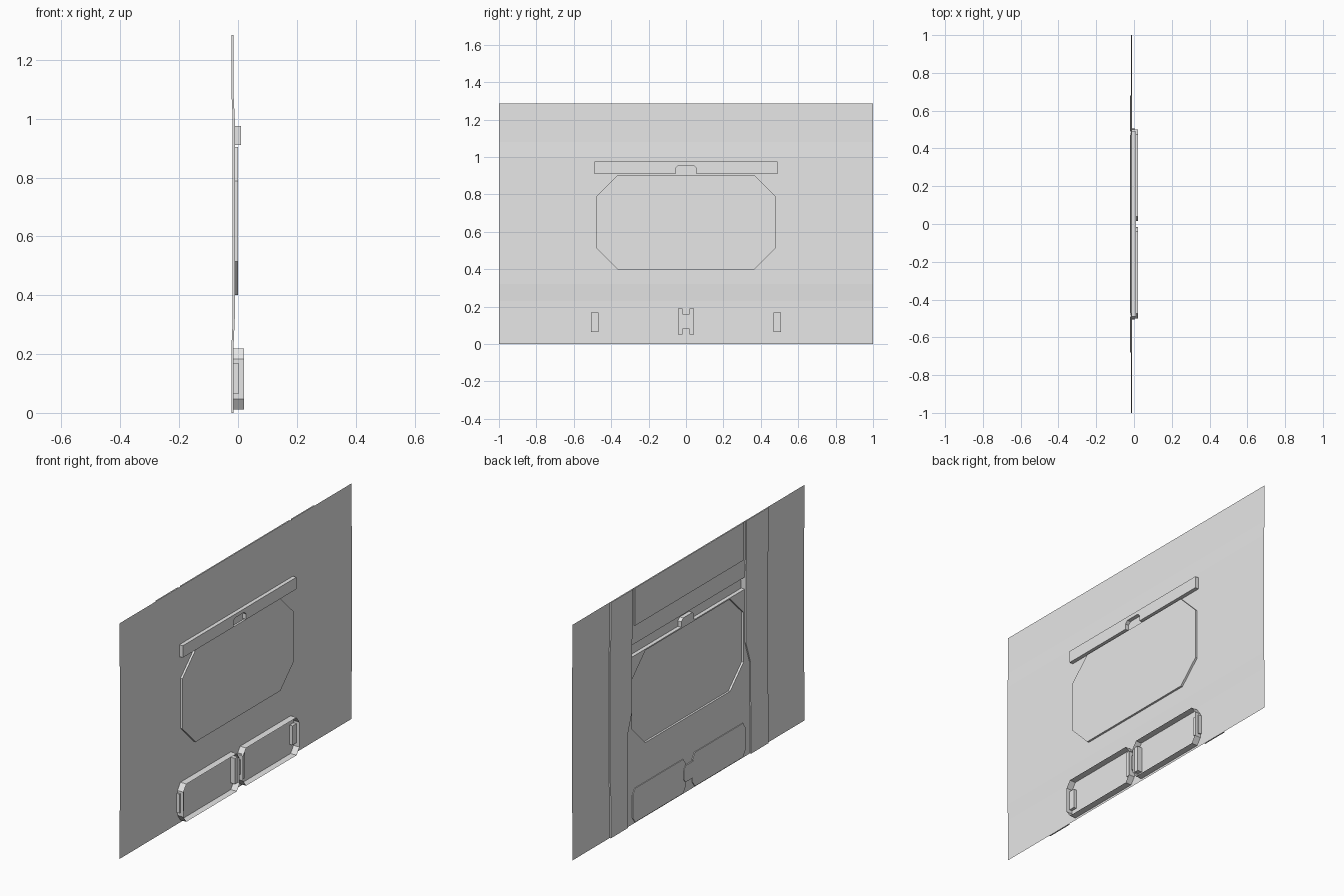
import bpy, bmesh

cube = bpy.data.objects.get("Cube")
if cube:
    bpy.data.objects.remove(cube, do_unlink=True)

grey = bpy.data.materials.new("light grey")
grey.use_nodes = True
colour = (0.8, 0.8, 0.8, 1)
grey.diffuse_color = colour
grey.node_tree.nodes["Principled BSDF"].inputs["Base Color"].default_value = colour

SKIN, MID, BACK = -0.015, -0.011, -0.022      # skin depth at ends, middle, raised back
TOP, Z = 1.285, (0.0, 0.23, 0.32, 1.0, 1.08, 1.285)


def finish(name, bm):
    mesh = bpy.data.meshes.new(name)
    bm.to_mesh(mesh)
    bm.free()
    mesh.materials.append(grey)
    obj = bpy.data.objects.new(name, mesh)
    bpy.context.collection.objects.link(obj)
    return obj


def skin(z):
    """Depth of the gently bent skin at a height."""
    if z <= Z[1] or z >= Z[4]:
        return SKIN
    t = min((z - Z[1]) / (Z[2] - Z[1]), (Z[4] - z) / (Z[4] - Z[3]), 1)
    return SKIN + (MID - SKIN) * t


def chamfered(y0, y1, z0, z1, cy, cz):
    return [(y0 + cy, z0), (y1 - cy, z0), (y1, z0 + cz), (y1, z1 - cz),
            (y1 - cy, z1), (y0 + cy, z1), (y0, z1 - cz), (y0, z0 + cz)]


def rect(y0, y1, z0, z1):
    return [(y0, z0), (y1, z0), (y1, z1), (y0, z1)]


def shell(name, outline, x0, x1, front=True, back=False):
    """Walls around a y-z outline, with optional caps."""
    bm = bmesh.new()
    a = [bm.verts.new((x0, y, z)) for y, z in outline]
    b = [bm.verts.new((x1, y, z)) for y, z in outline]
    for i in range(len(a)):
        j = (i + 1) % len(a)
        bm.faces.new((a[i], a[j], b[j], b[i]))
    if front:
        bm.faces.new(b)
    if back:
        bm.faces.new(a[::-1])
    return finish(name, bm)


# Outlines of the pushed-out window and the notched bar above it
window = chamfered(-0.48, 0.48, 0.40, 0.903, 0.115, 0.115)
bar = [(-0.49, 0.91), (-0.055, 0.91), (-0.055, 0.94), (-0.04, 0.955), (0.04, 0.955),
       (0.055, 0.94), (0.055, 0.91), (0.49, 0.91), (0.49, 0.975), (-0.49, 0.975)]

# Middle of the skin, with openings behind the window and bar
bm = bmesh.new()
for loop in (rect(-1, 1, Z[2], Z[3]), window, bar):
    vs = [bm.verts.new((MID, y, z)) for y, z in loop]
    for i, v in enumerate(vs):
        bm.edges.new((v, vs[(i + 1) % len(vs)]))
bmesh.ops.triangle_fill(bm, use_beauty=True, edges=bm.edges[:], normal=(1, 0, 0))
bmesh.ops.dissolve_limit(bm, angle_limit=0.01, verts=[], edges=bm.edges[:])
finish("skin_middle", bm)

# Upper and lower bands of the skin
for name, rows in (("skin_lower", Z[:3]), ("skin_upper", Z[3:])):
    bm = bmesh.new()
    pairs = [[bm.verts.new((skin(z), y, z)) for y in (-1, 1)] for z in rows]
    for p, q in zip(pairs, pairs[1:]):
        bm.faces.new((p[0], p[1], q[1], q[0]))
    finish(name, bm)

shell("window_panel", window, MID, 0.0)
shell("top_bar", bar, MID, 0.01)

# Raised strips on the back, stepping outward beside the window
for side, word in ((1, "left"), (-1, "right")):
    bm = bmesh.new()
    rows = []
    for z, inner in ((0, 0.53), (0.23, 0.53), (0.32, 0.53), (0.5, 0.53),
                     (0.62, 0.49), (1.0, 0.49), (1.08, 0.49), (TOP, 0.49)):
        x = skin(z)
        rows.append([bm.verts.new((px, side * y, z)) for px, y in
                     ((x, inner), (x - 0.007, inner), (x - 0.007, 0.68), (x, 0.68))])
    for p, q in zip(rows, rows[1:]):
        for i in range(3):
            bm.faces.new((p[i], p[i + 1], q[i + 1], q[i]))
    for row in (rows[0], rows[-1]):
        bm.faces.new(row)
    bmesh.ops.recalc_face_normals(bm, faces=bm.faces[:])
    finish("back_strip_" + word, bm)

    # Lower tray rim, its end clip, the latch cheek and the plate behind
    y0, y1 = sorted((side * 0.015, side * 0.5))
    shell("tray_rim_" + word, chamfered(y0, y1, 0.012, 0.218, 0.025, 0.035),
          SKIN, 0.021, front=False)
    y0, y1 = sorted((side * 0.467, side * 0.507))
    shell("tray_clip_" + word, rect(y0, y1, 0.065, 0.17), SKIN, 0.002)
    y0, y1 = sorted((side * 0.03, side * 0.485))
    shell("back_plate_" + word, chamfered(y0, y1, 0.005, 0.19, 0.02, 0.03),
          BACK + 0.003, SKIN, front=False, back=True)
    y0, y1 = sorted((side * 0.018, side * 0.043))
    shell("latch_cheek_" + word, rect(y0, y1, 0.05, 0.19), SKIN, 0.012)

# Raised plate on the back of the top edge
shell("back_top_plate", rect(-0.47, 0.47, 1.08, TOP), BACK, SKIN, front=False, back=True)
# Pull on the back between the lower plates
shell("back_latch", chamfered(-0.05, 0.05, 0.06, 0.15, 0.015, 0.02),
      BACK, SKIN, front=False, back=True)
# Bridge between the latch cheeks
shell("latch_bridge", rect(-0.018, 0.018, 0.08, 0.16), SKIN, 0.004)
